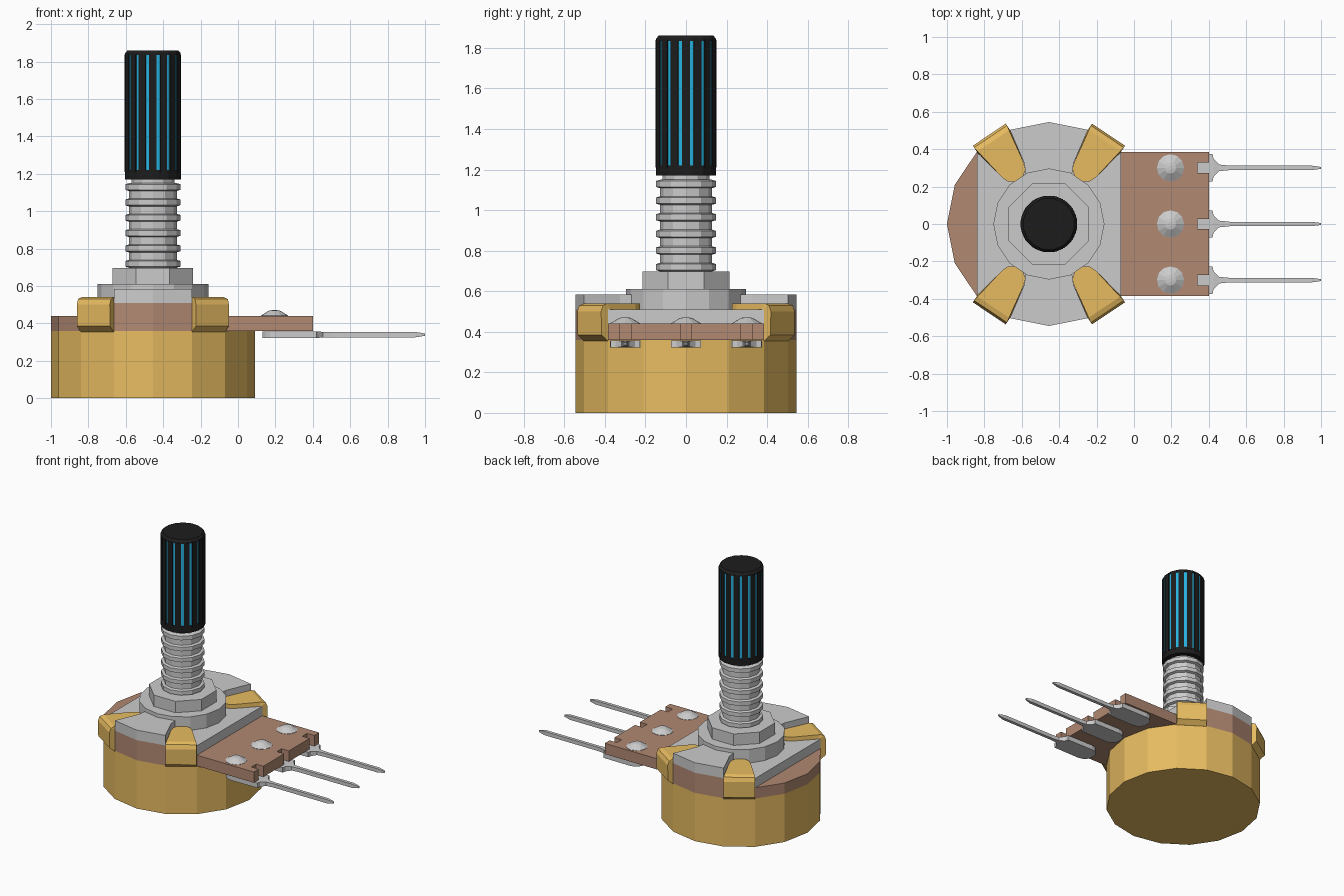
import bpy, bmesh
from math import sin, cos, pi, radians

if "Cube" in bpy.data.objects:
    bpy.data.objects.remove(bpy.data.objects["Cube"])

CX = -0.455          # axis of the round body
R = 0.545            # body radius


def material(name, rgb):
    m = bpy.data.materials.new(name)
    m.diffuse_color = (*rgb, 1)
    m.use_nodes = True
    m.node_tree.nodes["Principled BSDF"].inputs["Base Color"].default_value = m.diffuse_color
    return m


GOLD = material("gold", (0.80, 0.50, 0.12))
BROWN = material("brown", (0.44, 0.25, 0.17))
BLACK = material("black", (0.012, 0.012, 0.012))
BLUE = material("blue", (0.02, 0.45, 0.75))


def skin(name, rings, mat=None, loc=(CX, 0), rot=0):
    """Bridge equal closed rings of points and cap both ends."""
    bm = bmesh.new()
    vs = [[bm.verts.new(p) for p in ring] for ring in rings]
    n = len(rings[0])
    for a, b in zip(vs, vs[1:]):
        for i in range(n):
            j = (i + 1) % n
            bm.faces.new((a[i], a[j], b[j], b[i]))
    bm.faces.new(vs[0][::-1])
    bm.faces.new(vs[-1])
    bmesh.ops.recalc_face_normals(bm, faces=bm.faces)
    me = bpy.data.meshes.new(name)
    bm.to_mesh(me)
    bm.free()
    ob = bpy.data.objects.new(name, me)
    ob.location = (*loc, 0)
    ob.rotation_euler.z = rot
    bpy.context.collection.objects.link(ob)
    if mat:
        me.materials.append(mat)
    return ob


def prism(name, pts, z0, z1, mat=None, **kw):
    return skin(name, [[(x, y, z) for x, y in pts] for z in (z0, z1)], mat, **kw)


def lathe(name, profile, n, mat=None, turn=0.0, **kw):
    return skin(name, [[(r * cos(2 * pi * i / n + turn), r * sin(2 * pi * i / n + turn), z)
                        for i in range(n)] for r, z in profile], mat, **kw)


def polar(deg, r=R):
    return (r * cos(radians(deg)), r * sin(radians(deg)))


# Round can
lathe("can", [(R, 0), (R, 0.36)], 16, GOLD)

# Terminal board: round left end, square right end with three notches
X = 0.4 - CX
board = [polar(45 + 22.5 * i) for i in range(13)] + [(X, -0.385)]
for y in (-0.3, 0, 0.3):
    board += [(X, y - 0.028), (X - 0.06, y - 0.028), (X - 0.06, y + 0.028), (X, y + 0.028)]
board.append((X, 0.385))
prism("terminal_board", board, 0.36, 0.44, BROWN)

# Low cover plate, recessed where the raised sectors sit
edge = [polar(45), polar(67.5), (0.132, 0.326), (0.12, 0.24)]
top = edge + [(-x, y) for x, y in reversed(edge)]
prism("cover_plate", top + [(-x, -y) for x, y in top], 0.44, 0.51)

# Raised sectors at front and back
half = [(0.12, 0.24), (0.132, 0.326), polar(67.5)]
sector = half + [(0, R)] + [(-x, y) for x, y in reversed(half)]
for side, rot in (("back", 0), ("front", pi)):
    prism(side + "_board_step", sector, 0.44, 0.51, BROWN, rot=rot)
    prism(side + "_cover_step", sector, 0.51, 0.585, rot=rot)

# Folded clamp tabs: outer r, outer z, inner r, inner z, half width
tab = [(0.535, 0.355, 0.500, 0.355, 0.106), (0.572, 0.385, 0.530, 0.385, 0.106),
       (0.574, 0.500, 0.530, 0.490, 0.106), (0.562, 0.530, 0.520, 0.510, 0.106),
       (0.535, 0.540, 0.510, 0.510, 0.101), (0.345, 0.540, 0.345, 0.510, 0.070),
       (0.310, 0.540, 0.310, 0.510, 0.055), (0.288, 0.540, 0.288, 0.510, 0.025)]
tab_rings = [[(r, -w, z), (r, w, z), (q, w, h), (q, -w, h)] for r, z, q, h, w in tab]
for i, a in enumerate((56.25, 123.75, 236.25, 303.75)):
    skin(f"clamp_tab_{i + 1}", tab_rings, GOLD, rot=radians(a))

# Washer and octagonal nut
lathe("washer", [(0.297, 0.50), (0.297, 0.612)], 16)
lathe("nut", [(0.233, 0.61), (0.233, 0.697)], 8, turn=pi / 8)

# Threaded bushing
thread = [(0.128, 0.69)]
for i in range(6):
    z = 0.698 + 0.082 * i
    thread += [(0.128, z), (0.147, z + 0.006), (0.147, z + 0.036), (0.128, z + 0.042)]
thread += [(0.115, 1.15), (0.115, 1.18)]
lathe("threaded_bushing", thread, 12)

# Ribbed knob: blue core, black collar, cap and ribs
lathe("knob_core", [(0.146, 1.20), (0.146, 1.84)], 32, BLUE)
lathe("knob_collar", [(0.152, 1.17), (0.152, 1.22)], 16, BLACK, turn=pi / 16)
lathe("knob_cap", [(0.152, 1.835), (0.151, 1.845), (0.138, 1.86)], 16, BLACK, turn=pi / 16)
for i in range(16):
    rib = [polar(-7.5, 0.13), polar(-7.5, 0.152), polar(7.5, 0.152), polar(7.5, 0.13)]
    prism(f"knob_rib_{i + 1}", rib, 1.21, 1.838, BLACK, rot=i * pi / 8)

# Terminals with rivets
side = [(0.2 - 0.075 * cos(t * pi / 8), 0.075 * sin(t * pi / 8)) for t in range(1, 5)]
side += [(0.42, 0.073), (0.425, 0.048), (0.455, 0.018), (0.51, 0.012), (0.95, 0.012), (1.0, 0.005)]
for name, y in (("front", -0.3), ("middle", 0), ("back", 0.3)):
    lathe(name + "_rivet", [(0.073, 0.43), (0.073, 0.442), (0.03, 0.468), (0.012, 0.471)], 12, loc=(0.195, y))
    skin(name + "_terminal",
         [[(x, -w, 0.340 - t), (x, w, 0.340 - t), (x, w, 0.340 + t), (x, -w, 0.340 + t)]
          for x, w in side
          for t in [0.018 if x < 0.43 else 0.014 if x < 0.96 else 0.006]], loc=(0, y))
